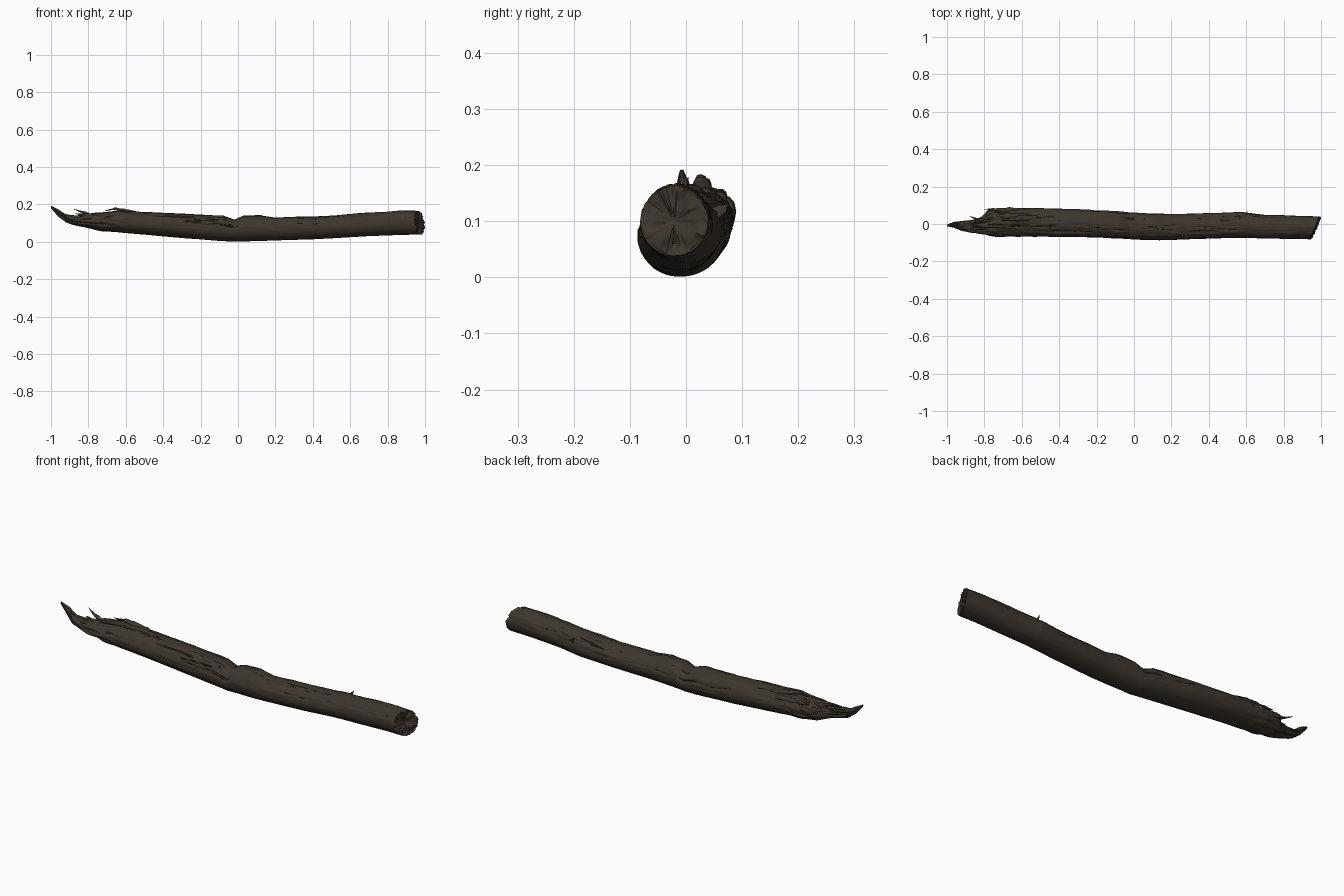
import bpy
import bmesh
import math
from mathutils import Vector, noise

cube = bpy.data.objects.get("Cube")
if cube:
    bpy.data.objects.remove(cube, do_unlink=True)


def material(name, rgb):
    mat = bpy.data.materials.new(name)
    mat.use_nodes = True
    mat.diffuse_color = (*rgb, 1)
    bsdf = mat.node_tree.nodes["Principled BSDF"]
    bsdf.inputs["Base Color"].default_value = (*rgb, 1)
    bsdf.inputs["Roughness"].default_value = 0.9
    return mat


BARK = material("weathered brown wood", (0.046, 0.037, 0.027))
CREVICE = material("dark crevice brown", (0.022, 0.017, 0.012))


def smooth(t):
    t = max(0, min(1, t))
    return t * t * (3 - 2 * t)


def finish(bm, name):
    bmesh.ops.recalc_face_normals(bm, faces=bm.faces)
    mesh = bpy.data.meshes.new(name)
    bm.to_mesh(mesh)
    bm.free()
    obj = bpy.data.objects.new(name, mesh)
    bpy.context.collection.objects.link(obj)
    mesh.materials.append(BARK)
    mesh.materials.append(CREVICE)
    bpy.ops.object.select_all(action="DESELECT")
    obj.select_set(True)
    bpy.context.view_layer.objects.active = obj
    bpy.ops.object.shade_smooth_by_angle(angle=math.radians(50))
    return obj


def skin(bm, rings):
    """Bridge consecutive rings, and close both ends."""
    sides = len(rings[0])
    for a, b in zip(rings, rings[1:]):
        for i in range(sides):
            j = (i + 1) % sides
            bm.faces.new((a[i], a[j], b[j], b[i]))
    bm.faces.new(rings[0])
    bm.faces.new(rings[-1])


# Log outline: x, back and front limits in y, lower and upper limits in z
OUTLINE = [
    (-1.0, -.012, -.003, .180, .192), (-.96, -.018, .010, .132, .170),
    (-.92, -.036, .014, .104, .146), (-.87, -.046, .020, .090, .140),
    (-.82, -.052, .034, .076, .146), (-.78, -.058, .072, .068, .152),
    (-.70, -.066, .086, .056, .160), (-.64, -.068, .086, .050, .168),
    (-.50, -.068, .084, .038, .160), (-.30, -.070, .080, .020, .150),
    (-.08, -.078, .068, .003, .140), (-.02, -.081, .062, .001, .118),
    (.03, -.083, .060, .002, .140), (.12, -.087, .056, .004, .143),
    (.20, -.086, .053, .007, .131), (.40, -.078, .058, .013, .134),
    (.58, -.074, .065, .023, .147), (.70, -.078, .049, .030, .156),
    (.88, -.080, .044, .037, .168), (.98, -.082, .040, .038, .163),
]


def limits(x):
    for a, b in zip(OUTLINE, OUTLINE[1:]):
        if x <= b[0]:
            t = (x - a[0]) / (b[0] - a[0])
            return [p + (q - p) * t for p, q in zip(a[1:], b[1:])]
    return OUTLINE[-1][1:]


def crack(x, a):
    """Long narrow fissures along the grain, strongest on the upper side."""
    p = Vector((x * 3.5, math.cos(a) * 3.2, math.sin(a) * 3.2 + x))
    ridge = max(0, 1 - abs(noise.noise(p)) * 9)
    patch = smooth(noise.noise(p * 0.7 + Vector((7, 3, 1))) * 2 + 0.5)
    upper = smooth(math.sin(a) * 0.9 + 0.35)
    broken = 1 if x < 0 else 0.55
    return ridge * patch * upper * broken


def log_point(x, a):
    y0, y1, z0, z1 = limits(x)
    ca, sa = math.cos(a), math.sin(a)
    wear = smooth(sa + 0.4) * 0.8 + 0.2
    grain = noise.noise(Vector((x * 7, ca * 6, sa * 6)))
    lump = noise.noise(Vector((x * 22, ca * 3, sa * 3)))
    torn = smooth((-0.55 - x) / 0.3)
    k = 1 + wear * (0.05 * grain + 0.025 * lump - 0.01) - 0.14 * crack(x, a)
    k += torn * 0.22 * noise.noise(Vector((x * 13, ca * 4, sa * 4)))
    y = (y0 + y1) / 2 + (y1 - y0) / 2 * ca * k
    z = (z0 + z1) / 2 + (z1 - z0) / 2 * sa * k
    # The right end is cut at a slant and the cut is a little ragged
    w = smooth((x - 0.85) / 0.13)
    x += w * (0.42 * y - 0.12 * (z - 0.1) + 0.008 * grain)
    return Vector((x, y, max(z, 0)))


# Main log
SIDES, RINGS = 80, 260
bm = bmesh.new()
angles = [math.tau * i / SIDES for i in range(SIDES)]
rings = []
for r in range(RINGS + 1):
    x = -1 + 1.98 * r / RINGS
    rings.append([bm.verts.new(log_point(x, a)) for a in angles])

# Uneven broken face at the right end
rim = [v.co.copy() for v in rings[-1]]
centre = sum(rim, Vector()) / SIDES
for s in (0.94, 0.82, 0.65, 0.48, 0.3, 0.12):
    ring = []
    for co in rim:
        p = centre.lerp(co, s)
        p.x += 0.012 * noise.noise(p * 45) - 0.006 * (1 - s)
        ring.append(bm.verts.new(p))
    rings.append(ring)
skin(bm, rings)

# Darken the deepest fissures
for f in bm.faces:
    c = f.calc_center_median()
    y0, y1, z0, z1 = limits(c.x)
    a = math.atan2((c.z - (z0 + z1) / 2) / (z1 - z0), (c.y - (y0 + y1) / 2) / (y1 - y0))
    if c.x < 0.93 and crack(c.x, a) > 0.5:
        f.material_index = 1
finish(bm, "log")


def splinter(name, path, width, height, seed):
    """Ragged tapering sliver along a path; width is across y, height across z."""
    bm = bmesh.new()
    rings, steps, sides = [], 18, 10
    points = [Vector(p) for p in path]
    for s in range(steps + 1):
        t = s / steps
        u = t * (len(points) - 1)
        i = min(int(u), len(points) - 2)
        c = points[i].lerp(points[i + 1], u - i)
        size = 1.05 - t ** 1.5
        size *= 1 + 0.6 * noise.noise(Vector((t * 6, seed, 0)))
        ring = []
        for k in range(sides):
            a = math.tau * k / sides
            ring.append(bm.verts.new(c + Vector((
                0.3 * width * math.cos(a) * size,
                width * math.cos(a) * size, height * math.sin(a) * size))))
        rings.append(ring)
    skin(bm, rings)
    finish(bm, name)


# Torn slivers around the left end
splinter("thin_spike", [(-.76, .015, .135), (-.83, .022, .158), (-.88, .042, .175)], .010, .009, 1)
splinter("back_shelf", [(-.62, .070, .115), (-.72, .074, .118), (-.80, .080, .124)], .016, .026, 2)
splinter("front_sliver", [(-.78, -.035, .115), (-.87, -.036, .118), (-.95, -.024, .140)], .014, .018, 3)
splinter("middle_sliver", [(-.72, -.010, .130), (-.80, -.008, .142), (-.87, .002, .150)], .018, .014, 4)
splinter("tip_sliver", [(-.90, -.008, .125), (-.96, -.004, .158), (-.985, .004, .178)], .011, .012, 5)

# Raised bark flakes on the upper side
splinter("tall_flake", [(-.52, .030, .146), (-.60, .030, .163), (-.66, .026, .177), (-.71, .020, .166)], .018, .013, 6)
splinter("low_flake", [(-.40, .010, .142), (-.50, .005, .150), (-.58, .000, .156)], .016, .009, 7)
splinter("back_flake", [(-.56, .058, .136), (-.66, .062, .145), (-.75, .064, .150)], .014, .016, 8)

# Twig stub on the back
splinter("twig_stub", [(.60, .045, .110), (.602, .064, .122), (.606, .074, .130)], .012, .010, 9)
